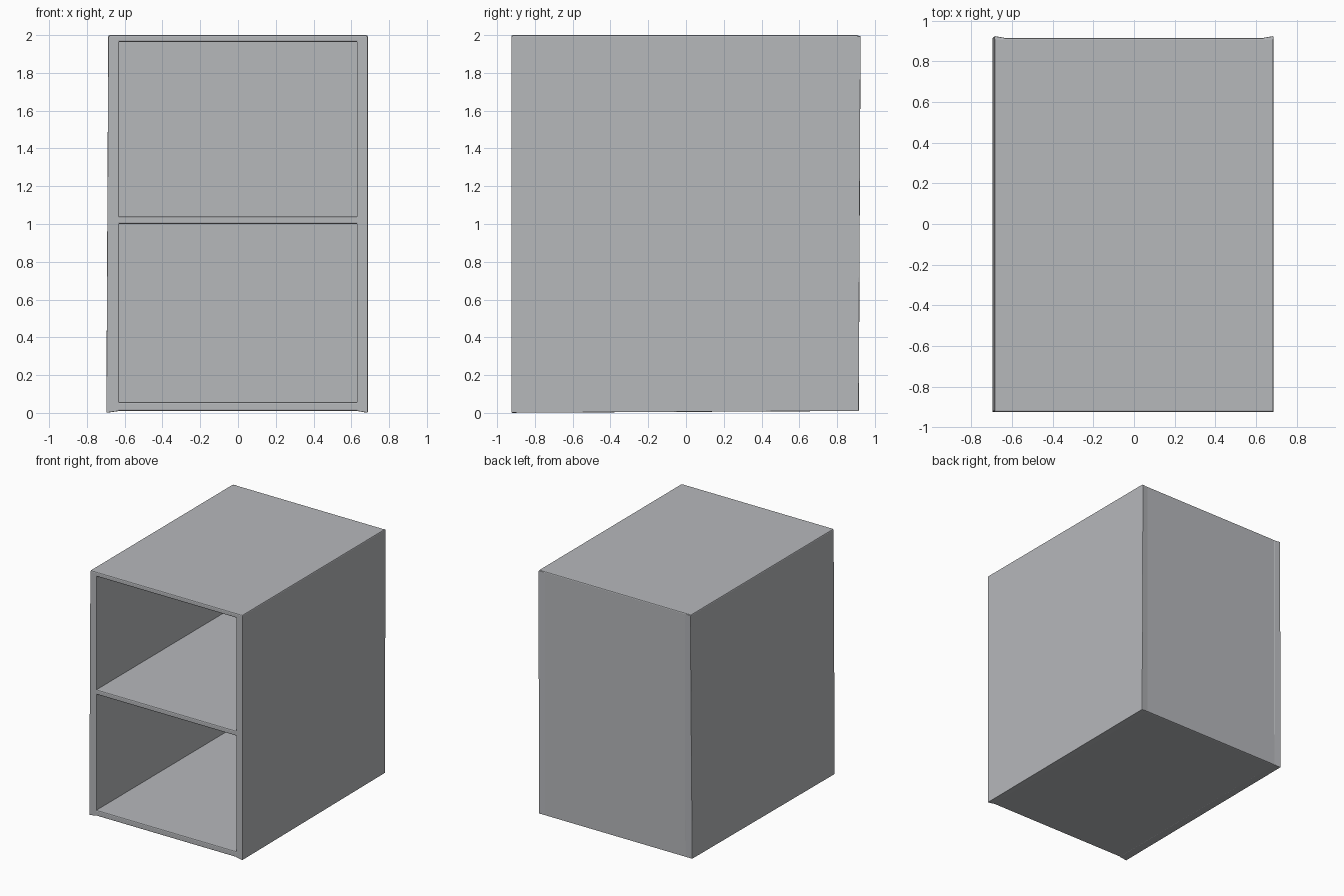
import bpy
import bmesh
from mathutils import Vector

if "Cube" in bpy.data.objects:
    bpy.data.objects.remove(bpy.data.objects["Cube"])

grey = bpy.data.materials.new("light_grey")
grey.use_nodes = True
colour = (0.47, 0.48, 0.50, 1)
grey.diffuse_color = colour
grey.node_tree.nodes["Principled BSDF"].inputs["Base Color"].default_value = colour


def panel(name, low, high, bevel=0.008, nudge=None):
    """Box between two corners; nudge maps a vertex position to a new one."""
    low, high = Vector(low), Vector(high)
    bm = bmesh.new()
    bmesh.ops.create_cube(bm, size=1)
    for v in bm.verts:
        v.co = Vector([(a + b) / 2 + c * (b - a) for a, b, c in zip(low, high, v.co)])
        if nudge:
            v.co = nudge(v.co)
    mesh = bpy.data.meshes.new(name)
    bm.to_mesh(mesh)
    bm.free()
    mesh.materials.append(grey)
    obj = bpy.data.objects.new(name, mesh)
    bpy.context.collection.objects.link(obj)
    if bevel:
        mod = obj.modifiers.new("soft_edge", "BEVEL")
        mod.width = bevel
        mod.segments = 2
    return obj


def flare(co):
    """Side panels lean out a touch at their outer rear and bottom corners."""
    co = co.copy()
    if abs(co.x) > 0.66:
        if co.x < 0 and co.z < 1:
            co.x -= 0.01
        if co.y > 0 and co.z > 1:
            co.y += 0.01
        if co.y < 0 and co.z < 1:
            co.z -= 0.01
    return co


X, FRONT, BACK = 0.687, -0.925, 0.915
INNER = 0.63

# Side walls
for side, name in ((-1, "right_wall"), (1, "left_wall")):
    xs = sorted((side * INNER, side * X))
    panel(name, (xs[0], FRONT, 0.01), (xs[1], BACK, 1.995), 0.004, flare)

# Top, shelf and floor span the full width between the walls
panel("top_panel", (-X, FRONT, 1.963), (X, BACK, 2.0))
panel("middle_shelf", (-INNER - 0.02, FRONT, 1.0), (INNER + 0.02, BACK - 0.01, 1.04))
panel("floor_panel", (-X + 0.004, FRONT, 0.01), (X - 0.004, BACK, 0.057))

# Closed back
panel("back_panel", (-X + 0.004, BACK - 0.04, 0.012), (X - 0.004, BACK, 1.99), 0)
